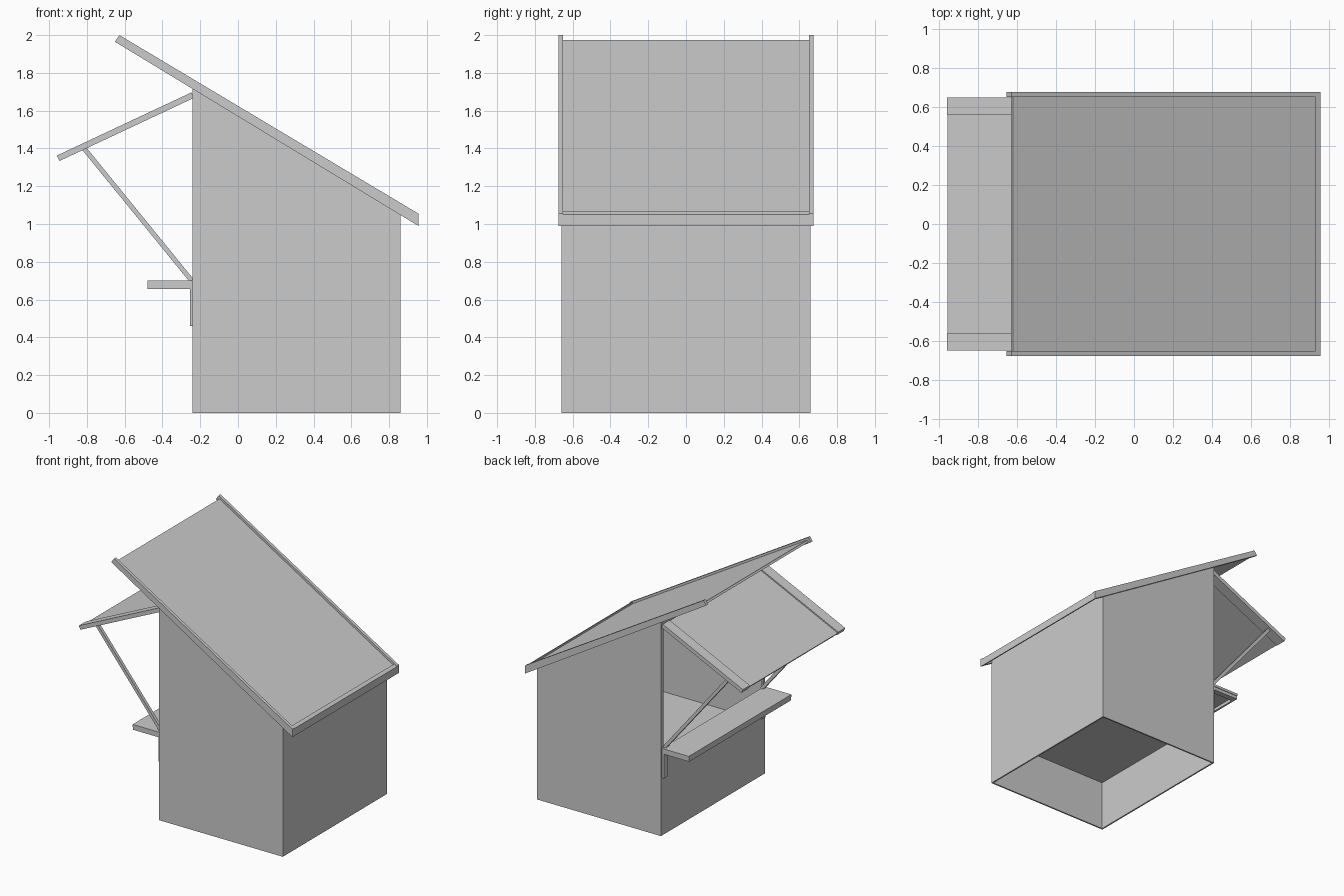
import bpy, bmesh
from mathutils import Vector

if "Cube" in bpy.data.objects:
    bpy.data.objects.remove(bpy.data.objects["Cube"])


def prism(name, pts, y0, y1):
    """Extrude an XZ outline from y0 to y1."""
    y0, y1 = min(y0, y1), max(y0, y1)
    bm = bmesh.new()
    face = bm.faces.new([bm.verts.new((x, y0, z)) for x, z in pts])
    res = bmesh.ops.extrude_face_region(bm, geom=[face])
    verts = [v for v in res["geom"] if isinstance(v, bmesh.types.BMVert)]
    bmesh.ops.translate(bm, verts=verts, vec=(0, y1 - y0, 0))
    bmesh.ops.recalc_face_normals(bm, faces=bm.faces)
    me = bpy.data.meshes.new(name)
    bm.to_mesh(me)
    bm.free()
    ob = bpy.data.objects.new(name, me)
    bpy.context.collection.objects.link(ob)
    return ob


def box(name, x0, x1, y0, y1, z0, z1):
    return prism(name, [(x0, z0), (x1, z0), (x1, z1), (x0, z1)], y0, y1)


def beam(name, a, b, thick, y0, y1):
    """Straight bar between two XZ points."""
    a, b = Vector(a), Vector(b)
    d = (b - a).normalized()
    n = Vector((-d.y, d.x)) * thick / 2
    return prism(name, [a + n, b + n, b - n, a - n], y0, y1)


T = 0.012                      # wall thickness
XF, XB, W = -0.24, 0.86, 0.66  # counter side, rear, half width


def roof_z(x):
    """Underside of the sloping roof sheet."""
    return 1.585 - 0.597 * x


# Booth walls
box("rear_wall", XB - T, XB, -W, W, 0, roof_z(XB))
box("counter_wall", XF, XF + T, -W, W, 0, 0.68)
box("opening_header", XF, XF + T, -W, W, 1.67, roof_z(XF))
box("inner_floor", XF + T, XB - T, -W + T, W - T, 0.40, 0.42)

# Sloping roof sheet and low edge trim
prism("roof_sheet", [(-0.63, roof_z(-0.63)), (0.95, roof_z(0.95)),
                     (0.95, roof_z(0.95) + 0.02), (-0.62, roof_z(-0.62) + 0.02)], -0.655, 0.655)
prism("roof_low_trim", [(0.93, 1.005), (0.955, 0.99), (0.955, 1.05), (0.93, 1.065)], -0.655, 0.655)

# Hatch sheet and counter shelf
HINGE, TIP = (-0.24, 1.682), (-0.952, 1.348)
beam("hatch_sheet", HINGE, TIP, 0.012, -0.57, 0.57)
box("counter_shelf", -0.48, XF, -0.65, 0.65, 0.68, 0.70)
box("shelf_front_lip", -0.48, -0.465, -0.60, 0.60, 0.655, 0.68)

# Paired parts on both sides
for s, tag in ((-1, "front"), (1, "back")):
    prism(tag + "_side_wall", [(XF, 0), (XB, 0), (XB, roof_z(XB)), (XF, roof_z(XF))],
          s * (W - T), s * W)
    prism(tag + "_roof_rail", [(-0.652, 1.965), (0.955, 0.99), (0.955, 1.055), (-0.628, 2.0)],
          s * 0.65, s * 0.675)
    box(tag + "_opening_jamb", XF, XF + T, s * 0.63, s * W, 0.68, 1.67)
    beam(tag + "_hatch_plank", HINGE, TIP, 0.032, s * 0.56, s * 0.648)
    beam(tag + "_hatch_strut", (-0.245, 0.70), (-0.815, 1.40), 0.025, s * 0.605, s * 0.63)
    prism(tag + "_shelf_bracket", [(-0.48, 0.68), (-0.48, 0.655), (-0.255, 0.655),
                                   (-0.255, 0.46), (XF, 0.46), (XF, 0.68)], s * 0.60, s * 0.645)
